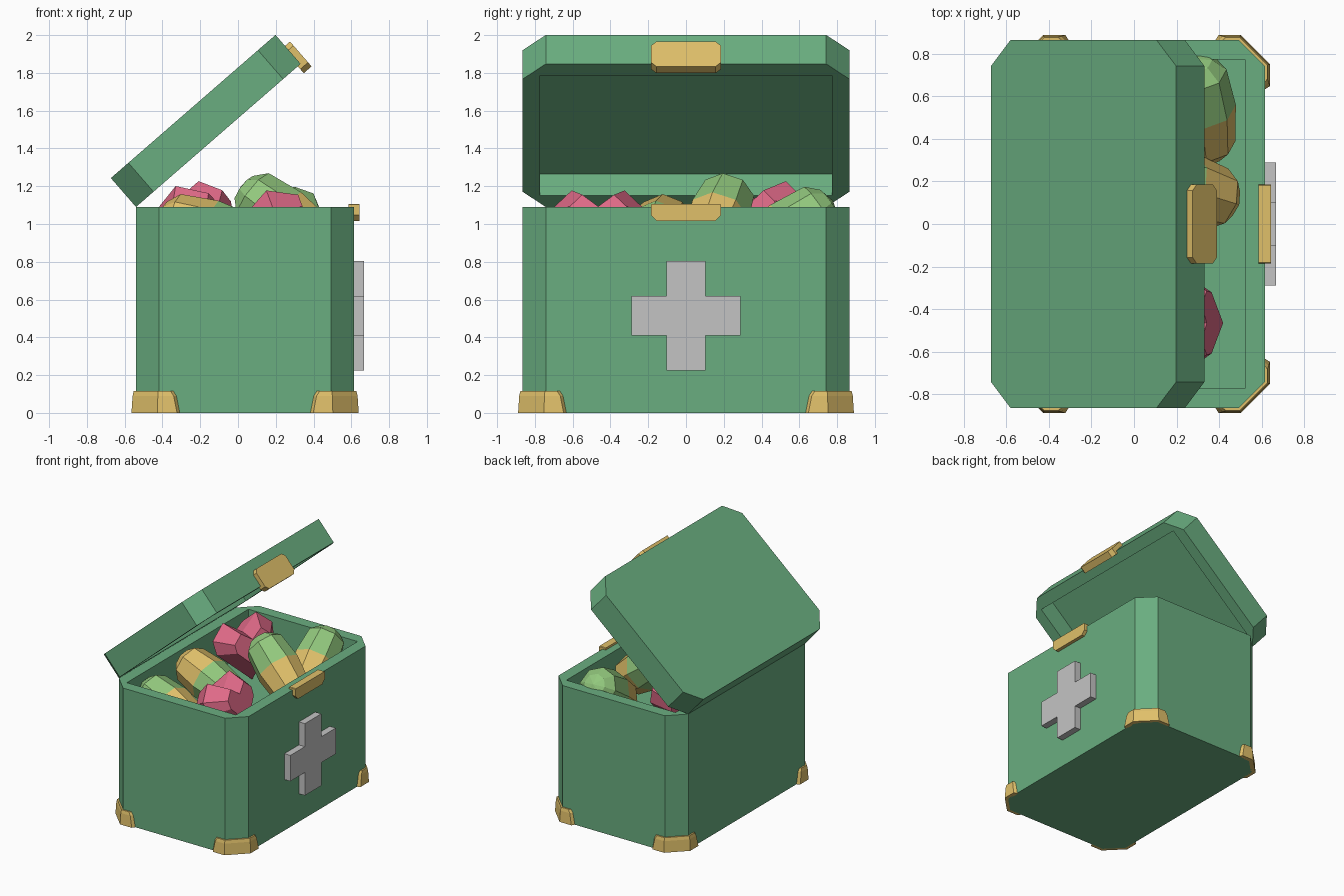
import bpy, bmesh, math
from mathutils import Matrix, Vector

if "Cube" in bpy.data.objects:
    bpy.data.objects.remove(bpy.data.objects["Cube"])


def colour(name, r, g, b):
    m = bpy.data.materials.new(name)
    lin = [((c / 255 + 0.055) / 1.055) ** 2.4 for c in (r, g, b)]
    m.diffuse_color = (*lin, 1)
    m.use_nodes = True
    m.node_tree.nodes["Principled BSDF"].inputs["Base Color"].default_value = m.diffuse_color
    return m


GREEN = colour("box green", 106, 174, 128)
GOLD = colour("gold", 224, 192, 106)
GREY = colour("light grey", 196, 196, 196)
PINK = colour("heart pink", 224, 106, 136)
LIME = colour("leaf green", 146, 200, 125)

HX, HY, CH = 0.5775, 0.865, 0.123    # half sizes and corner cut
CX, TOP, WALL = 0.0375, 1.09, 0.092


def finish(name, bm, mats, matrix=Matrix()):
    bmesh.ops.recalc_face_normals(bm, faces=bm.faces)
    me = bpy.data.meshes.new(name)
    bm.to_mesh(me)
    bm.free()
    for m in mats:
        me.materials.append(m)
    ob = bpy.data.objects.new(name, me)
    ob.matrix_world = matrix
    bpy.context.collection.objects.link(ob)
    return ob


def loft(bm, rings):
    """Join closed rings of points with quads and cap both ends."""
    vs = [[bm.verts.new(p) for p in r] for r in rings]
    n = len(vs[0])
    for a, b in zip(vs, vs[1:]):
        for i in range(n):
            j = (i + 1) % n
            bm.faces.new((a[i], a[j], b[j], b[i]))
    bm.faces.new(vs[0])
    bm.faces.new(vs[-1])


def tray(name, closed_z, rim_z, floor_z, matrix):
    """Corner-cut block with a rectangular hollow opening at rim_z."""
    bm = bmesh.new()
    signs = [(1, 1), (-1, 1), (-1, -1), (1, -1)]
    plan = []
    for sx, sy in signs:
        pair = [(sx * HX, sy * (HY - CH)), (sx * (HX - CH), sy * HY)]
        plan += pair if sx * sy > 0 else pair[::-1]
    base = [bm.verts.new((x, y, closed_z)) for x, y in plan]
    rim = [bm.verts.new((x, y, rim_z)) for x, y in plan]
    hole, floor = [[bm.verts.new((sx * (HX - WALL), sy * (HY - WALL), z))
                    for sx, sy in signs] for z in (rim_z, floor_z)]
    bm.faces.new(base)
    bm.faces.new(floor)
    for i in range(8):
        j = (i + 1) % 8
        bm.faces.new((base[i], base[j], rim[j], rim[i]))
    for k in range(4):
        m = (k + 1) % 4
        bm.faces.new((rim[2 * k], rim[2 * k + 1], hole[k]))
        bm.faces.new((rim[2 * k + 1], rim[2 * m], hole[m], hole[k]))
        bm.faces.new((hole[k], hole[m], floor[m], floor[k]))
    return finish(name, bm, [GREEN], matrix)


def plate(name, outline, x0, x1, mat, matrix=Matrix()):
    """Outline in y,z pushed out along x."""
    bm = bmesh.new()
    loft(bm, [[(x, y, z) for y, z in outline] for x in (x0, x1)])
    return finish(name, bm, [mat], matrix)


def cut_rect(w, z0, z1, low, high):
    return [(-w + low, z0), (w - low, z0), (w, z0 + low), (w, z1 - high),
            (w - high, z1), (-w + high, z1), (-w, z1 - high), (-w, z0 + low)]


# Box and open lid
tray("box_body", 0, TOP, 0.75, Matrix.Translation((CX, 0, 0)))
hinge = (Matrix.Translation((CX - HX, 0, TOP))
         @ Matrix.Rotation(math.radians(-41), 4, 'Y'))
tray("lid", 0.203, 0, 0.15, hinge @ Matrix.Translation((HX, 0, 0)))

# Clasp halves
plate("lid_clasp", cut_rect(0.185, -0.048, 0.126, 0.028, 0.028),
      1.135, 1.19, GOLD, hinge)
plate("body_clasp", cut_rect(0.185, 1.015, 1.107, 0.032, 0.004),
      0.585, 0.643, GOLD)

# Raised cross on the side
a, b = 0.104, 0.289
cross = [(-a, -b), (a, -b), (a, -a), (b, -a), (b, a), (a, a),
         (a, b), (-a, b), (-a, a), (-b, a), (-b, -a), (-a, -a)]
plate("cross", [(y, z + 0.514) for y, z in cross], 0.605, 0.668, GREY)


# Metal corner feet
def corner_foot(name, sx, sy):
    bm = bmesh.new()
    rings = []
    for z, out, end in ((0, 0.024, 0), (0.09, 0.018, 0.018), (0.115, 0.012, 0.034)):
        k = out * 0.414
        reach = 0.232 - end
        pts = [(HX - reach, HY - 0.01), (HX - reach, HY),
               (HX - reach + 0.015, HY + out), (HX - CH + k, HY + out),
               (HX + out, HY - CH + k), (HX + out, HY - reach + 0.015),
               (HX, HY - reach), (HX - 0.01, HY - reach),
               (HX - 0.01, HY - CH - 0.004), (HX - CH - 0.004, HY - 0.01)]
        rings.append([(CX + sx * x, sy * y, z) for x, y in pts])
    loft(bm, rings)
    finish(name, bm, [GOLD])


for sx, xn in ((1, "right"), (-1, "left")):
    for sy, yn in ((1, "back"), (-1, "front")):
        corner_foot(f"corner_foot_{yn}_{xn}", sx, sy)


# Two-colour capsules, green half pointing along the axis
def capsule(name, centre, axis, flip=False):
    bm = bmesh.new()
    bmesh.ops.create_uvsphere(bm, u_segments=8, v_segments=6, radius=0.17)
    for v in bm.verts:
        if abs(v.co.z) > 0.01:
            v.co.z += math.copysign(0.12, v.co.z)
    for f in bm.faces:
        f.material_index = int((f.calc_center_median().z < 0) != flip)
    rot = Vector(axis).to_track_quat('Z', 'Y').to_matrix().to_4x4()
    finish(name, bm, [LIME, GOLD], Matrix.Translation(centre) @ rot)


capsule("capsule_middle", (0.24, 0.17, 1.03), (-0.48, 0.15, 0.36))
capsule("capsule_back", (0.31, 0.54, 0.96), (-0.1, 0.8, 0.55))
capsule("capsule_left", (-0.15, -0.15, 0.96), (-0.85, 0.15, 0.25), True)
capsule("capsule_front", (-0.2, -0.57, 0.89), (-0.9, 0.2, 0.25))


# Faceted hearts
def heart(name, centre, side, up):
    half = [(0, -0.28), (0.24, -0.02), (0.25, 0.09), (0.14, 0.2), (0, 0.09)]
    outline = half + [(-w, h) for w, h in half[-2:0:-1]]
    bm = bmesh.new()
    loft(bm, [[(w * s, h * s, t) for w, h in outline]
              for t, s in ((-0.15, 0.6), (0, 1), (0.15, 0.6))])
    x = Vector(side).normalized()
    z = x.cross(Vector(up)).normalized()
    y = z.cross(x)
    rot = Matrix((x, y, z)).transposed().to_4x4()
    finish(name, bm, [PINK], Matrix.Translation(centre) @ rot)


heart("heart_front", (0.22, -0.465, 0.99), (0, 1, 0), (-0.35, 0, 0.94))
heart("heart_back", (-0.22, 0.4, 1.02), (0.14, 0.29, 0.03), (-0.2, 0.1, 0.95))
